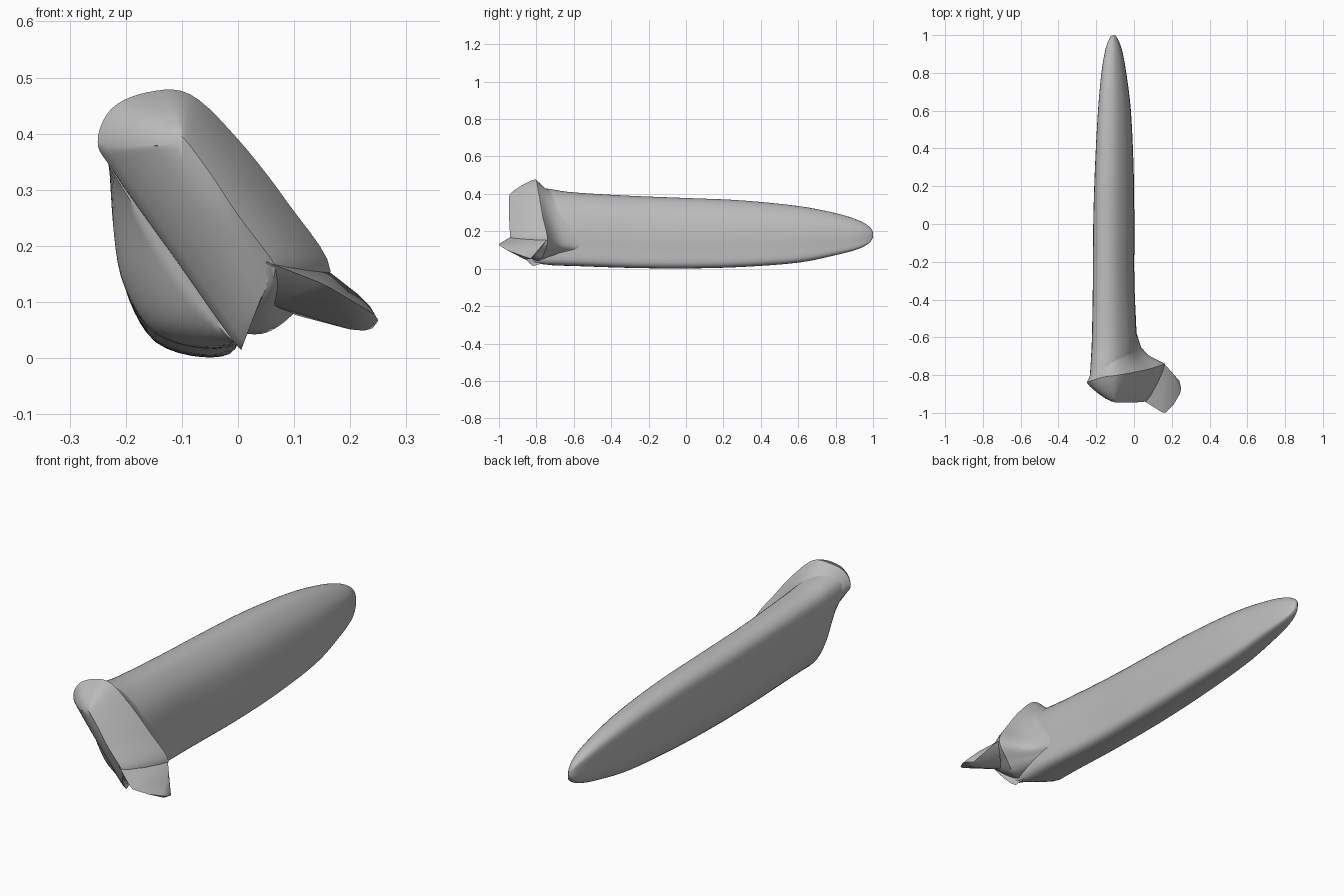
import bpy
import bmesh
from mathutils import Vector

default_cube = bpy.data.objects.get("Cube")
if default_cube:
    bpy.data.objects.remove(default_cube, do_unlink=True)

# One plain grey covers the whole model
grey = bpy.data.materials.new("plain grey")
grey.use_nodes = True
tone = (.5, .5, .5, 1)
grey.diffuse_color = tone
grey.node_tree.nodes["Principled BSDF"].inputs["Base Color"].default_value = tone


def smooth_path(points, steps, closed):
    """Resample a list of vectors with a Catmull-Rom spline."""
    count = len(points)
    spans = count if closed else count - 1

    def pick(index):
        return points[index % count] if closed else points[max(0, min(count - 1, index))]

    result = []
    for i in range(spans):
        a, b, c, d = (pick(i + k) for k in (-1, 0, 1, 2))
        for s in range(steps):
            t = s / steps
            result.append(b + (c - a) * (t / 2)
                          + (a * 2 - b * 5 + c * 4 - d) * (t * t / 2)
                          + (b * 3 - a - c * 3 + d) * (t * t * t / 2))
    if not closed:
        result.append(points[-1])
    return result


def finish(name, bm, angle):
    """Turn a bmesh into a named, shaded object."""
    bmesh.ops.recalc_face_normals(bm, faces=bm.faces)
    mesh = bpy.data.meshes.new(name)
    bm.to_mesh(mesh)
    bm.free()
    mesh.materials.append(grey)
    obj = bpy.data.objects.new(name, mesh)
    bpy.context.collection.objects.link(obj)
    bpy.ops.object.select_all(action='DESELECT')
    obj.select_set(True)
    bpy.context.view_layer.objects.active = obj
    bpy.ops.object.shade_smooth_by_angle(angle=angle)


def loft(name, rings, angle):
    """Skin a row of equal rings and cap both ends."""
    bm = bmesh.new()
    rows = [[bm.verts.new(p) for p in ring] for ring in rings]
    for near, far in zip(rows, rows[1:]):
        for i in range(len(near)):
            j = (i + 1) % len(near)
            bm.faces.new((near[i], near[j], far[j], far[i]))
    bm.faces.new(rows[0])
    bm.faces.new(rows[-1])
    bmesh.ops.triangulate(bm, faces=[f for f in bm.faces if len(f.verts) > 4])
    finish(name, bm, angle)


# Blade: one unit section scaled along a list of stations
section = smooth_path([Vector(p) for p in (
    (0, .82), (.02, .5), (.1, .27), (.32, .07), (.7, 0), (.98, .04),
    (1, .25), (.98, .5), (.86, .76), (.58, .95), (.3, 1), (.08, .95))], 4, True)

# Each station: y, left x, right x, bottom z, top z
stations = smooth_path([Vector(p) for p in (
    (-.82, -.235, .005, .02, .44), (-.72, -.228, .01, .018, .425),
    (-.6, -.222, .012, .015, .408), (-.3, -.217, 0, .005, .39),
    (0, -.215, 0, .002, .378), (.3, -.206, -.004, .01, .365),
    (.6, -.19, -.018, .033, .335), (.8, -.172, -.042, .073, .297),
    (.92, -.152, -.064, .105, .26), (.98, -.131, -.087, .138, .225),
    (1, -.114, -.102, .168, .196))], 5, False)

# The blade's lower front corner is drawn in toward the head's slanted edge
edge_start = Vector((-.22, .33))
edge_dir = (Vector((0, .02)) - edge_start).normalized()
edge_normal = Vector((edge_dir.y, -edge_dir.x))
blade_rings = []
for y, left, right, low, high in stations:
    pull = max(0, (-y - .68) / .14) ** 2 * .9
    ring = []
    for p in section:
        q = Vector((left + p.x * (right - left), low + p.y * (high - low)))
        outside = (q - edge_start).dot(edge_normal)
        if outside > 0:
            q -= edge_normal * outside * pull
        ring.append(Vector((q.x, y, q.y)))
    blade_rings.append(ring)
loft("blade", blade_rings, .9)

# Head: slanted outline, raised front ridge, and a root fading into the blade
outline = [Vector(p) for p in (
    (-.25, -.84, .385), (-.225, -.83, .445), (-.16, -.81, .474), (-.085, -.8, .47),
    (0, -.785, .39), (.09, -.765, .275), (.165, -.74, .155), (.1, -.76, .08),
    (.05, -.78, .045), (0, -.8, .042), (0, -.82, .02), (-.1, -.83, .16),
    (-.22, -.84, .33))]
ridge = [Vector(p) for p in (
    (-.115, -.94, .38), (-.112, -.94, .388), (-.105, -.943, .393), (-.095, -.945, .39),
    (-.05, -.945, .33), (0, -.945, .255), (.06, -.94, .175), (.065, -.935, .15),
    (.06, -.925, .14), (.055, -.92, .14), (.048, -.92, .15), (-.03, -.935, .26),
    (-.11, -.94, .37))]
root = [Vector((x, -.4, z)) for x, z in (
    (-.2, .33), (-.17, .37), (-.14, .38), (-.1, .37), (-.04, .31), (-.01, .2),
    (-.01, .12), (-.01, .1), (-.01, .09), (-.02, .07), (-.02, .05), (-.1, .16),
    (-.19, .28))]


def blend(start, end, across, along):
    """Mix two rings, with x and z moving apart from y."""
    result = []
    for a, b in zip(start, end):
        p = a.lerp(b, across)
        p.y = a.y + (b.y - a.y) * along
        result.append(p)
    return result


head_rings = [ridge, blend(outline, ridge, .75, .85), blend(outline, ridge, .4, .53),
              blend(outline, ridge, .12, .2), outline, blend(outline, root, .2, .05),
              blend(outline, root, .5, .13), blend(outline, root, .72, .25),
              blend(outline, root, .88, .5), root]
loft("head", [smooth_path(ring, 5, True) for ring in head_rings], .9)

# Fin: thin swept plate under the head's right-hand end
fin_points = (
    (.05, -.935, .172), (.1, -.965, .152), (.145, -.995, .135), (.165, -1, .125),
    (.21, -.955, .098), (.243, -.9, .078), (.25, -.87, .067), (.24, -.83, .053),
    (.225, -.86, .049), (.2, -.86, .051), (.215, -.82, .113), (.235, -.84, .093),
    (.165, -.745, .152), (.105, -.8, .076), (.06, -.86, .095), (.04, -.88, .14))
bm = bmesh.new()
for p in fin_points:
    bm.verts.new(p)
bmesh.ops.convex_hull(bm, input=bm.verts)
unused = [v for v in bm.verts if not v.link_faces]
bmesh.ops.delete(bm, geom=unused, context='VERTS')
finish("fin", bm, .8)
